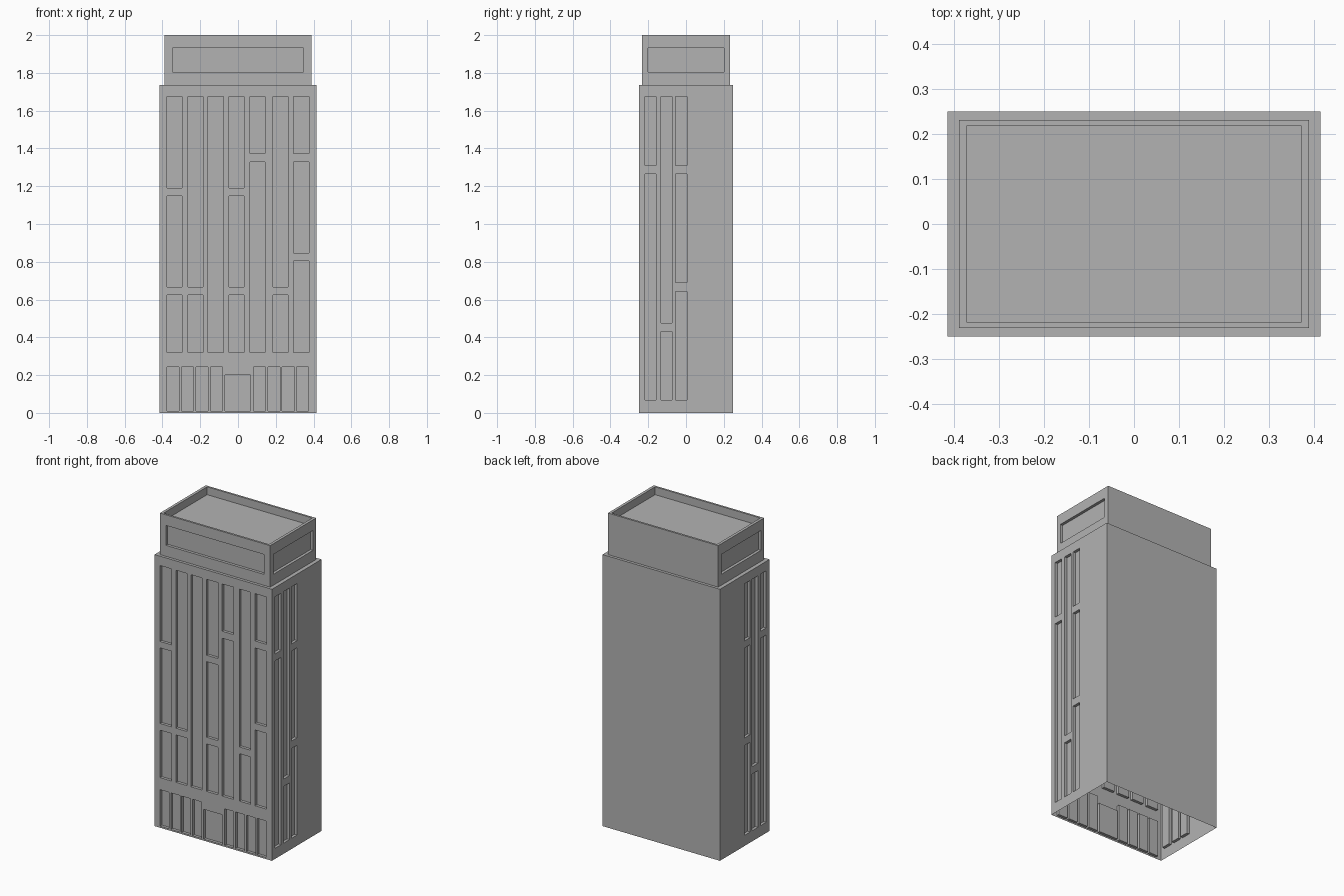
import bpy
import bmesh
from mathutils import Matrix, Vector

if "Cube" in bpy.data.objects:
    bpy.data.objects.remove(bpy.data.objects["Cube"], do_unlink=True)

GREY = (0.45, 0.45, 0.45, 1)
concrete = bpy.data.materials.new("concrete_grey")
concrete.use_nodes = True
concrete.diffuse_color = GREY
concrete.node_tree.nodes["Principled BSDF"].inputs["Base Color"].default_value = GREY

TOWER = (0.415, 0.25)
CROWN = (0.39, 0.232)
LEDGE = 1.735
RECESS = 0.018


def add_object(name, bm):
    bmesh.ops.recalc_face_normals(bm, faces=bm.faces)
    mesh = bpy.data.meshes.new(name)
    bm.to_mesh(mesh)
    bm.free()
    mesh.materials.append(concrete)
    obj = bpy.data.objects.new(name, mesh)
    bpy.context.collection.objects.link(obj)
    return obj


def loft(name, rings):
    """Closed solid through rectangles given as (half x, half y, z)."""
    bm = bmesh.new()
    loops = [[bm.verts.new((sx * x, sy * y, z))
              for sx, sy in ((-1, -1), (1, -1), (1, 1), (-1, 1))]
             for x, y, z in rings]
    for low, high in zip(loops, loops[1:]):
        for i in range(4):
            j = (i + 1) % 4
            bm.faces.new((low[i], low[j], high[j], high[i]))
    bm.faces.new(loops[0][::-1])
    bm.faces.new(loops[-1])
    return add_object(name, bm)


def box(bm, low, high):
    low, high = Vector(low), Vector(high)
    place = Matrix.Translation((low + high) / 2) @ Matrix.Diagonal((*(high - low), 1))
    bmesh.ops.create_cube(bm, size=1, matrix=place)


def cut_front(bm, wall, a, b, bottom, top):
    box(bm, (a, -wall - 0.1, bottom), (b, -wall + RECESS, top))


def cut_sides(bm, wall, a, b, bottom, top):
    box(bm, (wall - RECESS, a, bottom), (wall + 0.1, b, top))
    box(bm, (-wall - 0.1, a, bottom), (-wall + RECESS, b, top))


def carve(obj, bm):
    """Sink the recesses into a part, then open its hidden caps."""
    cutter = add_object(obj.name + "_cutter", bm)
    cutter.hide_render = True
    mod = obj.modifiers.new("recesses", "BOOLEAN")
    mod.operation = "DIFFERENCE"
    mod.solver = "EXACT"
    mod.object = cutter
    graph = bpy.context.evaluated_depsgraph_get()
    carved = bpy.data.meshes.new_from_object(obj.evaluated_get(graph))
    obj.modifiers.clear()
    obj.data = carved
    bpy.data.objects.remove(cutter, do_unlink=True)
    carved.materials.clear()
    carved.materials.append(concrete)
    bm = bmesh.new()
    bm.from_mesh(carved)

    def at(face, z):
        return all(abs(v.co.z - z) < 0.001 for v in face.verts)

    caps = [f for f in bm.faces if at(f, 0) or
            (at(f, LEDGE) and all(abs(v.co.x) < CROWN[0] + 0.005 for v in f.verts))]
    bmesh.ops.delete(bm, geom=caps, context="FACES")
    for f in bm.faces:
        f.material_index = 0
        f.smooth = False
    bm.to_mesh(carved)
    bm.free()


# Tower with a narrow ledge on top
tower = loft("tower", [(*TOWER, 0), (*TOWER, LEDGE), (*CROWN, LEDGE)])
cuts = bmesh.new()

# Tall front windows: column left edge and its (bottom, top) spans
TOP, SILL = 1.675, 0.32
low, mid, high = (SILL, 0.623), (0.666, 1.149), (1.19, TOP)
long, short = (0.666, TOP), (1.373, TOP)
columns = [
    (-0.376, [low, mid, high]),
    (-0.265, [low, long]),
    (-0.158, [(SILL, TOP)]),
    (-0.048, [low, mid, high]),
    (0.063, [(SILL, 1.328), short]),
    (0.185, [low, long]),
    (0.295, [(SILL, 0.804), (0.847, 1.328), short]),
]
for x, spans in columns:
    for bottom, top in spans:
        cut_front(cuts, TOWER[1], x, x + 0.08, bottom, top)

# Ground floor windows and entrance
for start in (-0.376, 0.081):
    for i in range(4):
        x = start + i * 0.0765
        cut_front(cuts, TOWER[1], x, x + 0.064, 0.01, 0.243)
cut_front(cuts, TOWER[1], -0.068, 0.067, 0.01, 0.2)

# Side windows, the same on both sides
side_columns = [
    (-0.217, [(0.068, 1.265), (1.31, TOP)]),
    (-0.132, [(0.068, 0.43), (0.477, TOP)]),
    (-0.055, [(0.068, 0.642), (0.69, 1.265), (1.31, TOP)]),
]
for y, spans in side_columns:
    for bottom, top in spans:
        cut_sides(cuts, TOWER[0], y, y + 0.059, bottom, top)
carve(tower, cuts)

# Crown with a parapet around a sunken roof
crown = loft("crown", [(*CROWN, LEDGE), (*CROWN, 2), (0.372, 0.219, 2), (0.372, 0.219, 1.95)])
cuts = bmesh.new()
cut_front(cuts, CROWN[1], -0.347, 0.347, 1.805, 1.932)
cut_sides(cuts, CROWN[0], -0.2, 0.2, 1.805, 1.932)
carve(crown, cuts)
